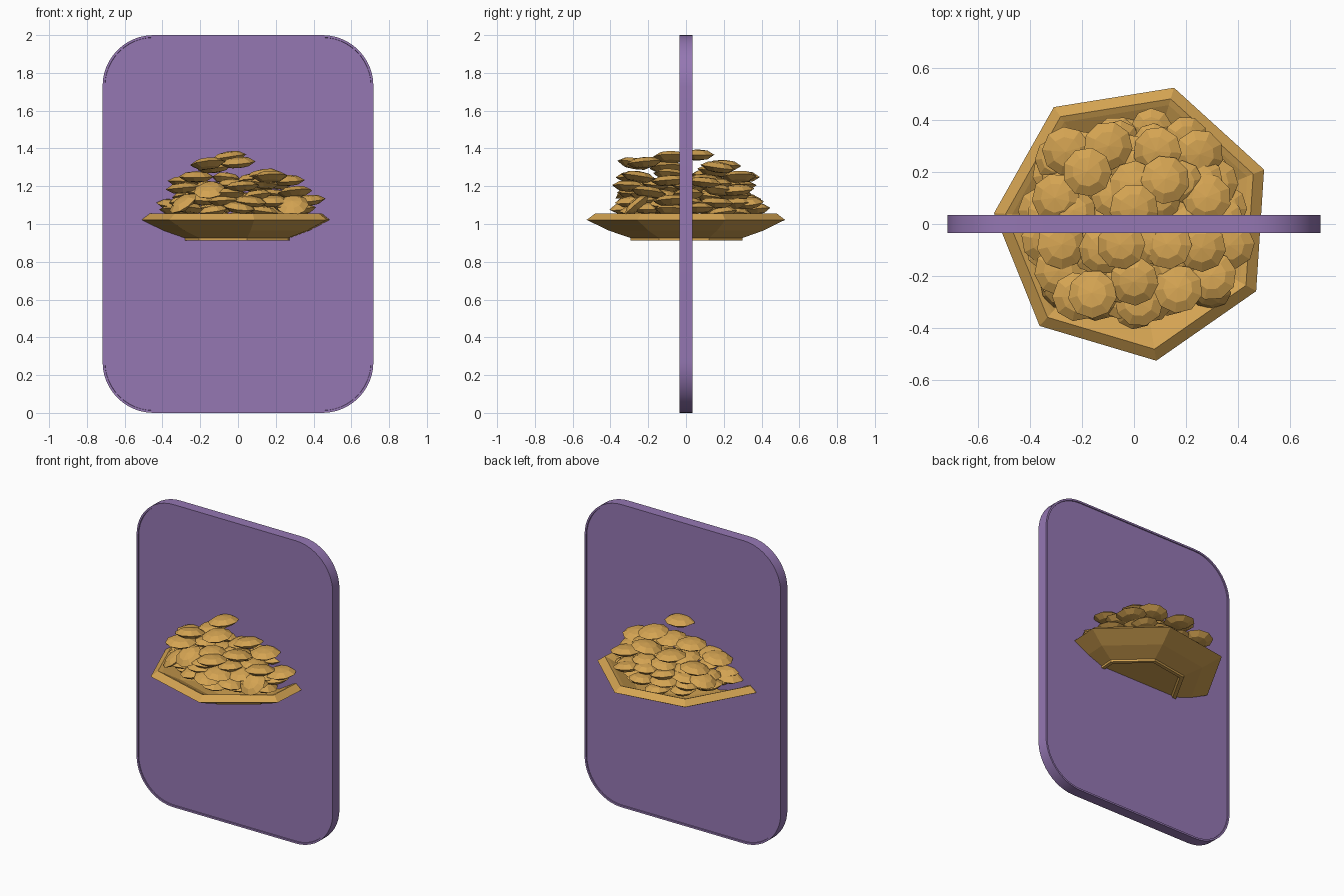
import bpy, bmesh, math, random
from mathutils import Matrix, Vector, Euler

if "Cube" in bpy.data.objects:
    bpy.data.objects.remove(bpy.data.objects["Cube"])

random.seed(7)


def material(name, rgb):
    m = bpy.data.materials.new(name)
    m.diffuse_color = (*rgb, 1)
    m.use_nodes = True
    m.node_tree.nodes["Principled BSDF"].inputs["Base Color"].default_value = m.diffuse_color
    return m


gold = material("warm gold", (0.66, 0.37, 0.085))
purple = material("soft purple", (0.30, 0.185, 0.45))


def finish(bm, name, mat):
    bmesh.ops.recalc_face_normals(bm, faces=bm.faces)
    me = bpy.data.meshes.new(name)
    bm.to_mesh(me)
    bm.free()
    me.materials.append(mat)
    ob = bpy.data.objects.new(name, me)
    bpy.context.collection.objects.link(ob)
    return ob


def lathe(bm, profile, sides, start=0.0, mat=Matrix()):
    """Revolve (radius, z) points into flat facets; radius 0 becomes a pole."""
    rings = []
    for r, z in profile:
        if r == 0:
            rings.append([bm.verts.new(mat @ Vector((0, 0, z)))] * sides)
        else:
            rings.append([bm.verts.new(mat @ Vector((
                r * math.cos(start + math.tau * i / sides),
                r * math.sin(start + math.tau * i / sides), z)))
                for i in range(sides)])
    for a, b in zip(rings, rings[1:]):
        for i in range(sides):
            j = (i + 1) % sides
            quad = list(dict.fromkeys((a[i], a[j], b[j], b[i])))
            bm.faces.new(quad)


# Upright rounded panel with a thin raised lip on both faces
bm = bmesh.new()
W, H, R, T, SEG = 0.717, 2.0, 0.27, 0.035, 12
outline = []
for k, (cx, cz) in enumerate([(W - R, H - R), (R - W, H - R), (R - W, R), (W - R, R)]):
    for s in range(SEG + 1):
        a = math.pi / 2 * (k + s / SEG)
        outline.append((cx + R * math.cos(a), cz + R * math.sin(a)))
front = [bm.verts.new((x, -T, z)) for x, z in outline]
back = [bm.verts.new((x, T, z)) for x, z in outline]
caps = [bm.faces.new(front), bm.faces.new(back)]
for i in range(len(outline)):
    j = (i + 1) % len(outline)
    bm.faces.new((front[i], front[j], back[j], back[i]))
bmesh.ops.recalc_face_normals(bm, faces=bm.faces)
for cap in caps:
    bmesh.ops.inset_region(bm, faces=[cap], thickness=0.012, depth=0)
    bmesh.ops.inset_region(bm, faces=[cap], thickness=0.001, depth=-0.006)
panel = finish(bm, "panel", purple)
bpy.context.view_layer.objects.active = panel
panel.select_set(True)
bpy.ops.object.shade_smooth_by_angle(angle=math.radians(30))

# Seven-sided dish with a foot and a bevelled rim
bm = bmesh.new()
lathe(bm, [(0, 0.925), (0.27, 0.925), (0.28, 0.912), (0.305, 0.912), (0.305, 0.926),
           (0.42, 0.965), (0.54, 1.022), (0.495, 1.055), (0.47, 1.045),
           (0.36, 0.985), (0.27, 0.965), (0, 0.96)],
      7, math.radians(22), Matrix.Translation((0, 0.007, 0)))
finish(bm, "dish", gold)

# Heap of flat faceted pieces
bm = bmesh.new()


def piece(x, y, z, r=0.095, tilt=0.16):
    rot = Euler((random.uniform(-tilt, tilt), random.uniform(-tilt, tilt),
                 random.uniform(0, 6.28))).to_matrix().to_4x4()
    lathe(bm, [(0, -0.030), (0.6 * r, -0.023), (r, 0), (0.6 * r, 0.023), (0, 0.030)],
          9, 0, Matrix.Translation((x, y, z)) @ rot)


# hidden layers: (height, ring radius, count)
for z, ring, n in [(1.00, 0.17, 6), (1.03, 0.28, 12), (1.075, 0.33, 15), (1.075, 0.17, 7),
                   (1.12, 0.31, 14), (1.13, 0.13, 5), (1.165, 0.27, 11),
                   (1.19, 0.14, 6), (1.21, 0.22, 8), (1.24, 0.1, 4)]:
    off = random.uniform(0, 6.28)
    for i in range(n):
        a = off + math.tau * i / n
        rr = ring + random.uniform(-0.03, 0.03)
        piece(rr * math.cos(a), rr * math.sin(a) + 0.02,
              z + random.uniform(-0.015, 0.015), random.uniform(0.078, 0.095))

# visible upper pieces
for x, y, z in [(-0.05, -0.08, 1.355), (0.00, 0.06, 1.365), (0.00, -0.22, 1.325),
                (-0.16, -0.27, 1.32), (-0.12, -0.10, 1.30), (0.12, 0.17, 1.30),
                (-0.18, 0.20, 1.31), (-0.10, 0.30, 1.25), (0.09, 0.28, 1.25),
                (-0.26, 0.28, 1.20), (0.25, 0.27, 1.18), (0.28, 0.10, 1.22),
                (-0.30, 0.10, 1.21), (0.13, -0.08, 1.26), (0.17, -0.25, 1.25),
                (0.26, -0.09, 1.23), (0.30, -0.20, 1.17), (0.37, -0.08, 1.125),
                (-0.28, -0.08, 1.22), (-0.29, -0.18, 1.19), (-0.22, -0.28, 1.25),
                (0.00, 0.15, 1.28), (0.02, -0.30, 1.20), (-0.34, -0.06, 1.10)]:
    piece(x, y, z)

# strongly tipped pieces leaning on the slope
for x, y, z in [(0.29, -0.26, 1.10), (-0.29, -0.25, 1.11), (-0.15, -0.30, 1.18),
                (0.20, 0.33, 1.11), (-0.30, 0.25, 1.12)]:
    piece(x, y, z, 0.085, 0.7)
finish(bm, "heaped_pieces", gold)
